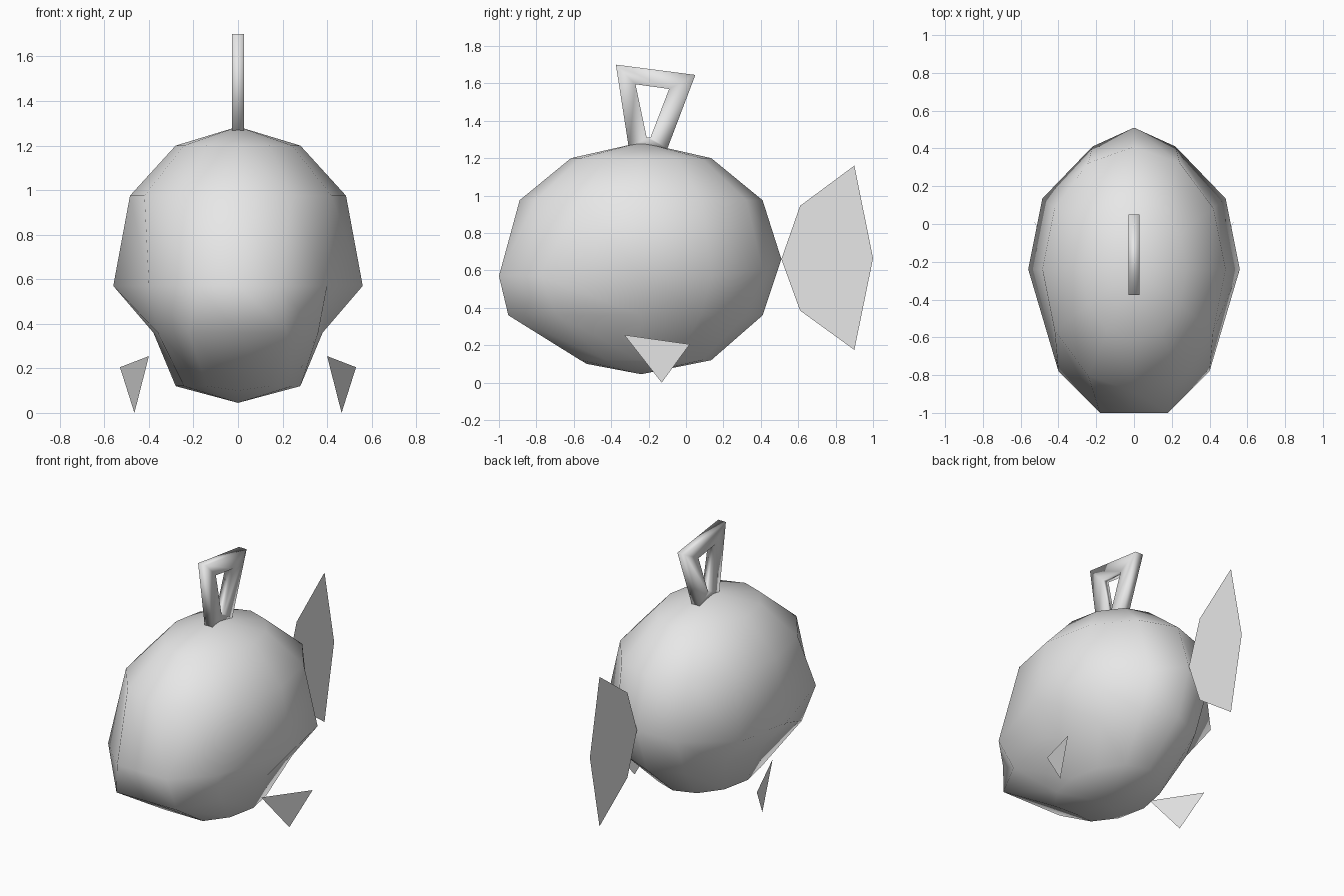
import bpy, bmesh
from math import sin, cos, radians
from mathutils import Vector

cube = bpy.data.objects.get("Cube")
if cube:
    bpy.data.objects.remove(cube, do_unlink=True)

grey = bpy.data.materials.new("plain grey")
grey.use_nodes = True
grey.diffuse_color = (0.8, 0.8, 0.8, 1)
grey.node_tree.nodes["Principled BSDF"].inputs["Base Color"].default_value = (0.8, 0.8, 0.8, 1)


def finish(name, bm, smooth=False, solid=True):
    if solid:
        bmesh.ops.recalc_face_normals(bm, faces=bm.faces)
    for f in bm.faces:
        f.smooth = smooth
    mesh = bpy.data.meshes.new(name)
    bm.to_mesh(mesh)
    bm.free()
    mesh.materials.append(grey)
    obj = bpy.data.objects.new(name, mesh)
    bpy.context.collection.objects.link(obj)
    return obj


def flat_fin(name, points):
    bm = bmesh.new()
    bm.faces.new([bm.verts.new(p) for p in points])
    return finish(name, bm, solid=False)


# Body: stacked twelve-sided rings between two poles
CENTRE_Y, RX, RY = -0.24, 0.56, 0.75


def oval(scale):
    """Half outline from the rear to the front."""
    return [(RX * scale * sin(radians(a)), CENTRE_Y + RY * scale * cos(radians(a)))
            for a in range(0, 181, 30)]


cheek = [(0, 0.51), (0.22, 0.41), (0.485, 0.135), (0.56, -0.24),
         (0.40, -0.78), (0.18, -1.0), (0, -1.0)]
jaw = [(0, 0.41), (0.21, 0.32), (0.34, 0.08), (0.38, -0.24),
       (0.36, -0.69), (0.22, -0.95), (0, -0.95)]
rings = [(oval(0.5), 0.12), (jaw, 0.36), (cheek, 0.57), (oval(0.866), 0.975), (oval(0.5), 1.2)]

bm = bmesh.new()
loops = []
for half, z in rings:
    outline = half + [(-x, y) for x, y in half[-2:0:-1]]
    loops.append([bm.verts.new((x, y, z)) for x, y in outline])
loops[2][0].co.z = 0.66          # raised tail root
loops[2][1].co.z = loops[2][-1].co.z = 0.6
loops[0][6].co = (0, -0.53, 0.1)  # throat
bottom = bm.verts.new((0, CENTRE_Y, 0.045))
top = bm.verts.new((0, CENTRE_Y, 1.285))
for i in range(12):
    j = (i + 1) % 12
    bm.faces.new((bottom, loops[0][i], loops[0][j]))
    bm.faces.new((top, loops[-1][j], loops[-1][i]))
    for low, high in zip(loops, loops[1:]):
        bm.faces.new((low[i], high[i], high[j], low[j]))
finish("body", bm, smooth=True)

# Top loop: tapered frame with a triangular opening
outer = [(-0.375, 1.7), (0.05, 1.645), (-0.1, 1.25), (-0.305, 1.25)]
inner = [(-0.27, 1.595), (-0.09, 1.57), (-0.19, 1.31), (-0.21, 1.31)]
bm = bmesh.new()
sides = [[[bm.verts.new((x, y, z)) for y, z in path] for path in (outer, inner)]
         for x in (-0.028, 0.028)]
(lo, li), (ro, ri) = sides
for i in range(4):
    j = (i + 1) % 4
    for a, b in ((lo, li), (ro, ri), (lo, ro), (li, ri)):
        bm.faces.new((a[i], a[j], b[j], b[i]))
finish("top_loop", bm, smooth=True)

# Tail fin: one flat sheet on the centre plane
tail = [(0.51, 0.66), (0.61, 0.385), (0.9, 0.175), (1.0, 0.665), (0.9, 1.16), (0.61, 0.945)]
flat_fin("tail_fin", [(0, y, z) for y, z in tail])

# Side fins: a mirrored pair of flat triangles
fin = [(0.40, -0.33, 0.255), (0.465, -0.13, 0.0), (0.53, 0.02, 0.205)]
for name, side in (("left_fin", 1), ("right_fin", -1)):
    flat_fin(name, [Vector((side * x, y, z)) for x, y, z in fin][::side])
